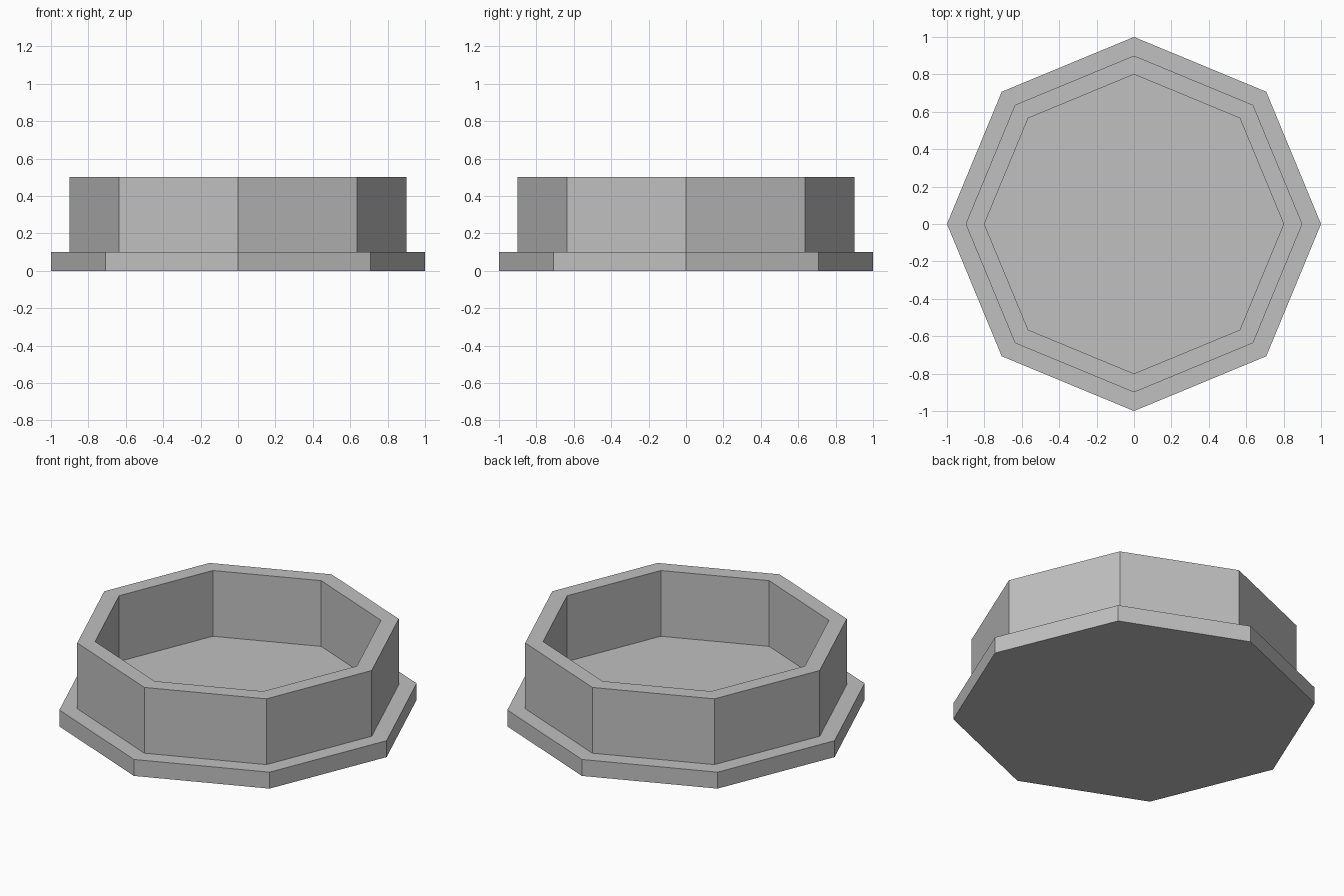
import bpy
import bmesh
from math import cos, sin, tau

cube = bpy.data.objects.get("Cube")
if cube:
    bpy.data.objects.remove(cube, do_unlink=True)

SIDES = 8

grey = bpy.data.materials.new("plain grey")
grey.use_nodes = True
color = (0.53, 0.53, 0.53, 1)
grey.diffuse_color = color
grey.node_tree.nodes["Principled BSDF"].inputs["Base Color"].default_value = color


def ring(bm, radius, z):
    """Octagon of vertices with a corner on each axis."""
    angles = [tau * i / SIDES for i in range(SIDES)]
    return [bm.verts.new((radius * cos(a), radius * sin(a), z)) for a in angles]


# Closed octagonal cup: flange, outer wall, rim, inner wall and floor
profile = [(1, 0), (1, 0.1), (0.9, 0.1), (0.9, 0.5), (0.8, 0.5), (0.8, 0.1)]
bm = bmesh.new()
rings = [ring(bm, r, z) for r, z in profile]
for low, high in zip(rings, rings[1:]):
    for i in range(SIDES):
        j = (i + 1) % SIDES
        bm.faces.new((low[i], low[j], high[j], high[i]))

# Underside and inner floor
bm.faces.new(rings[0][::-1])
bm.faces.new(rings[-1])

mesh = bpy.data.meshes.new("flanged_octagonal_cup")
bm.to_mesh(mesh)
bm.free()
mesh.materials.append(grey)
cup = bpy.data.objects.new("flanged_octagonal_cup", mesh)
bpy.context.collection.objects.link(cup)
